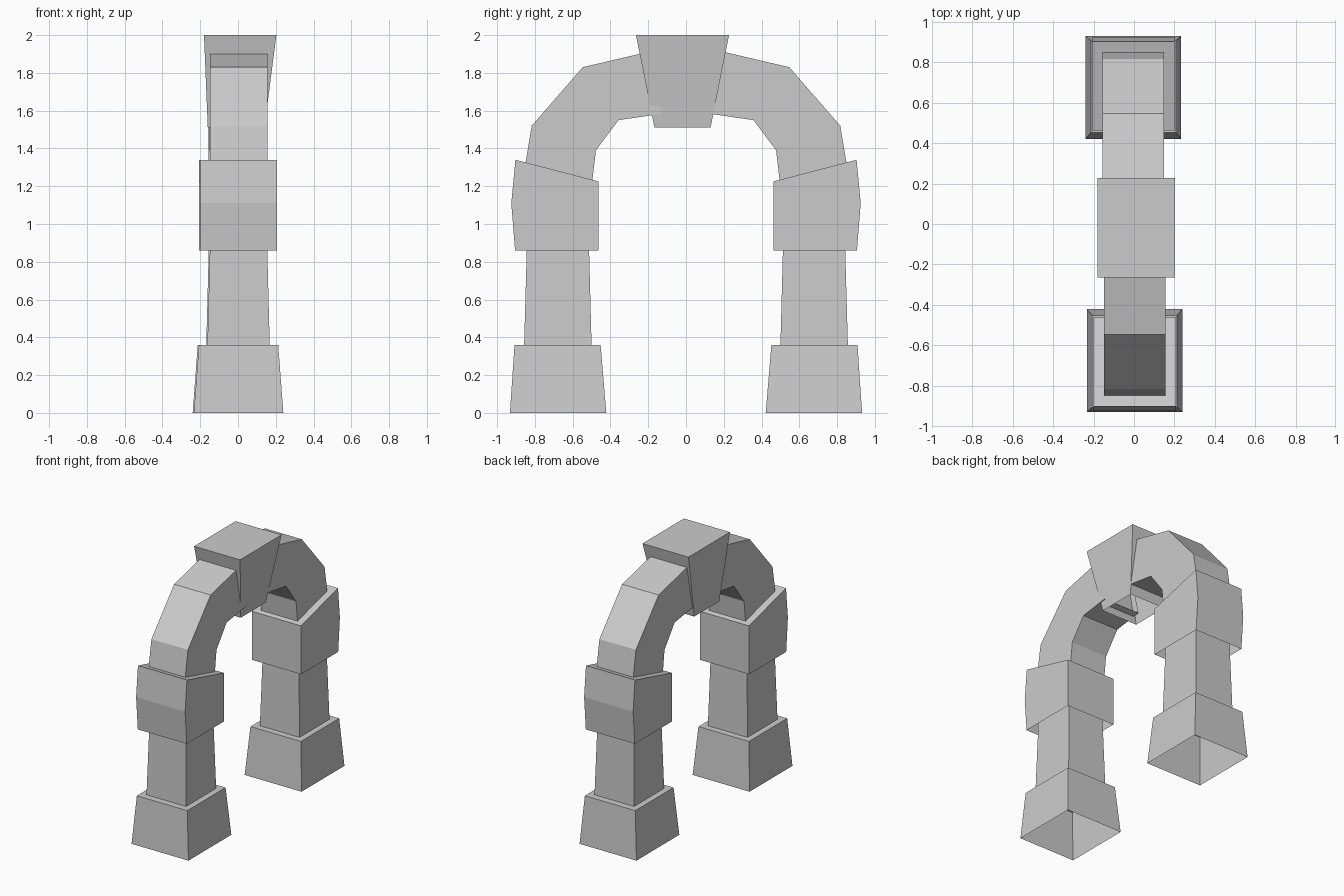
import bpy, bmesh

if "Cube" in bpy.data.objects:
    bpy.data.objects.remove(bpy.data.objects["Cube"])


def loft(name, sections, cap_top=False, flip=1):
    """Skin four-cornered sections: (outer y, z), (inner y, z), (x min, x max)."""
    bm = bmesh.new()
    rings = []
    for (yo, zo), (yi, zi), (x0, x1) in sections:
        corners = [(x0, yo, zo), (x1, yo, zo), (x1, yi, zi), (x0, yi, zi)]
        rings.append([bm.verts.new((flip * x, flip * y, z)) for x, y, z in corners])
    for a, b in zip(rings, rings[1:]):
        for i in range(4):
            j = (i + 1) % 4
            bm.faces.new((a[i], a[j], b[j], b[i]))
    if cap_top:
        bm.faces.new(rings[-1])
    mesh = bpy.data.meshes.new(name)
    bm.to_mesh(mesh)
    bm.free()
    obj = bpy.data.objects.new(name, mesh)
    bpy.context.collection.objects.link(obj)
    return obj


def wide(half):
    # slight sideways offset of each leg
    return (-half + 0.003, half + 0.003)


# Two legs, the second turned half round
for side, flip in (("front", 1), ("back", -1)):
    # Tapered plinth, open underneath
    loft(side + "_plinth", [
        ((-0.932, 0), (-0.422, 0), wide(0.237)),
        ((-0.908, 0.36), (-0.452, 0.36), wide(0.21)),
    ], True, flip)

    # Shaft running up through the collar into the faceted half arch
    loft(side + "_shaft_and_arch", [
        ((-0.857, 0.36), (-0.50, 0.36), wide(0.165)),
        ((-0.843, 0.86), (-0.513, 0.86), wide(0.152)),
        ((-0.85, 1.32), (-0.497, 1.22), wide(0.152)),
        ((-0.817, 1.52), (-0.477, 1.39), wide(0.152)),
        ((-0.547, 1.83), (-0.357, 1.55), wide(0.152)),
        ((-0.205, 1.91), (-0.13, 1.583), wide(0.152)),
    ], False, flip)

    # Collar block with sloping top and bowed outer face
    loft(side + "_collar", [
        ((-0.905, 0.86), (-0.462, 0.86), wide(0.204)),
        ((-0.925, 1.11), (-0.462, 1.05), wide(0.204)),
        ((-0.903, 1.34), (-0.462, 1.225), wide(0.204)),
    ], True, flip)

# Wedge keystone, open underneath, slightly off centre
loft("keystone", [
    ((-0.167, 1.51), (0.13, 1.51), (-0.16, 0.14)),
    ((-0.265, 2.0), (0.228, 2.0), (-0.18, 0.203)),
], True)
